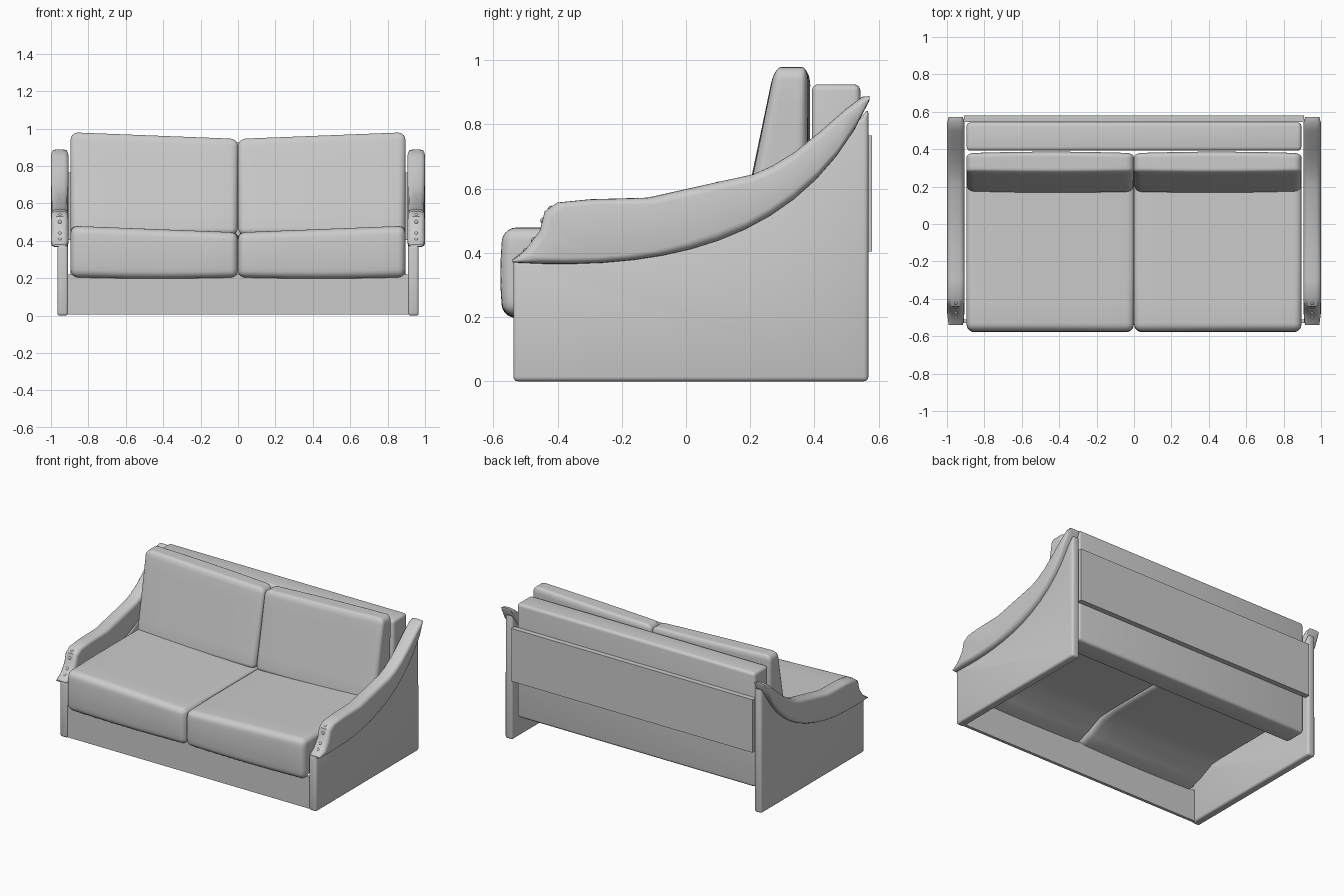
import bpy, bmesh, math
from mathutils import Vector
from mathutils.geometry import interpolate_bezier

if "Cube" in bpy.data.objects:
    bpy.data.objects.remove(bpy.data.objects["Cube"])


def finish(name, bm, angle=40):
    bmesh.ops.recalc_face_normals(bm, faces=bm.faces[:])
    me = bpy.data.meshes.new(name)
    bm.to_mesh(me)
    bm.free()
    ob = bpy.data.objects.new(name, me)
    bpy.context.collection.objects.link(ob)
    bpy.ops.object.select_all(action='DESELECT')
    bpy.context.view_layer.objects.active = ob
    ob.select_set(True)
    bpy.ops.object.shade_smooth_by_angle(angle=math.radians(angle))
    return ob


def bevel_sharp(bm, width, segments):
    edges = [e for e in bm.edges if len(e.link_faces) == 2 and e.calc_face_angle() > 1.0]
    bmesh.ops.bevel(bm, geom=edges, offset=width, segments=segments, profile=0.5,
                    affect='EDGES', clamp_overlap=True)


def box(name, lo, hi, width=0.0, segments=3, cuts=0, deform=None):
    """Rounded box between two corners, optionally sliced and reshaped."""
    lo, hi = Vector(lo), Vector(hi)
    bm = bmesh.new()
    bmesh.ops.create_cube(bm, size=1)
    for v in bm.verts:
        v.co = Vector([lo[i] + (v.co[i] + 0.5) * (hi[i] - lo[i]) for i in range(3)])
    if width:
        bevel_sharp(bm, width, segments)
    for axis in range(3):
        for k in range(1, cuts):
            co, no = Vector((0, 0, 0)), Vector((0, 0, 0))
            a, b = lo[axis] + width, hi[axis] - width
            co[axis], no[axis] = a + (b - a) * k / cuts, 1
            bmesh.ops.bisect_plane(bm, geom=bm.verts[:] + bm.edges[:] + bm.faces[:],
                                   plane_co=co, plane_no=no)
    if deform:
        for v in bm.verts:
            deform(v.co)
    return finish(name, bm)


# Arm outline: stepped top line and sweeping lower curve, back to front (y, z)
TOP = [(.572, .888), (.55, .887), (.5, .85), (.42, .78), (.34, .715), (.27, .672), (.21, .645),
       (.05, .61), (-.12, .572), (-.3, .567), (-.4, .557), (-.44, .53), (-.455, .47),
       (-.5, .41), (-.54, .38)]
LOW = [(p.x, p.y) for p in interpolate_bezier(Vector((.572, .875)), Vector((.36, .41)),
                                              Vector((-.1, .345)), Vector((-.54, .37)), len(TOP))]


def arm(name, s):
    bm = bmesh.new()
    rings = []
    r = 0.028
    for i, (t, l) in enumerate(zip(TOP, LOW)):
        t, l = Vector(t), Vector(l)
        inset = .008 if i in (0, len(TOP) - 1) else 0
        x0, x1 = .907 + inset, .999 - inset
        h = (t - l).length
        rv = min(r, 0.4 * h) / h
        ring = []
        for q, (cx, cf) in enumerate([(x1 - r, 1 - rv), (x0 + r, 1 - rv), (x0 + r, rv), (x1 - r, rv)]):
            for k in range(5):
                a = math.pi / 2 * (q + k / 4)
                p = l.lerp(t, cf + rv * math.sin(a))
                ring.append(bm.verts.new((s * (cx + r * math.cos(a)), p.x, p.y)))
        rings.append(ring)
    n = len(rings[0])
    for a, b in zip(rings, rings[1:]):
        for i in range(n):
            bm.faces.new((a[i], a[(i + 1) % n], b[(i + 1) % n], b[i]))
    bm.faces.new(rings[0])
    bm.faces.new(rings[-1])
    finish(name, bm)


def side_panel(name, s):
    pts = [(-.538, 0), (.568, 0), (.568, .85)] + [(y - .005, z + .008) for y, z in LOW[1:-1]] + [(-.538, .376)]
    bm = bmesh.new()
    face = bm.faces.new([bm.verts.new((s * .909, y, z)) for y, z in pts])
    ext = bmesh.ops.extrude_face_region(bm, geom=[face])
    for v in ext['geom']:
        if isinstance(v, bmesh.types.BMVert):
            v.co.x = s * .966
    bmesh.ops.recalc_face_normals(bm, faces=bm.faces[:])
    bevel_sharp(bm, .014, 3)
    finish(name, bm)


def screw(name, x, y, z):
    bm = bmesh.new()
    bmesh.ops.create_uvsphere(bm, u_segments=12, v_segments=6, radius=.011)
    bmesh.ops.translate(bm, verts=bm.verts[:], vec=(x, y, z))
    finish(name, bm)


# Cushion shaping: tops dip towards the middle, seat underside arches up behind the front lip
def shape_seat(c):
    t = min(1, max(0, (c.z - .2) / .28))
    u = min(1, abs(c.x) / .89)
    w = min(1, max(0, (c.y + .53) / .25))
    c.z += .1 * (1 - t) * w * w * (3 - 2 * w)
    c.z -= .035 * t * (1 - u)
    c.z -= .007 * (1 - t) * math.sin(math.pi * u)
    if c.y < -.4:
        c.y -= .008 * math.sin(math.pi * t)


def shape_back(c):
    t = (c.z - .43) / .55
    u = min(1, abs(c.x) / .89)
    c.y += .115 * t * (.38 - c.y) / .22
    c.y += .008 * math.sin(math.pi * u) * (1 if c.y > .33 else -.6)
    c.z -= .035 * t * (1 - u)


for s, side in ((1, "right"), (-1, "left")):
    arm("arm_" + side, s)
    side_panel("side_panel_" + side, s)
    xs = sorted((s * .001, s * .895))
    box("seat_cushion_" + side, (xs[0], -.57, .205), (xs[1], .37, .48), .04, 5, 8, shape_seat)
    box("back_cushion_" + side, (xs[0], .165, .43), (xs[1], .378, .98), .04, 5, 6, shape_back)
    # Screw heads sunk into the arm front and along its top
    for i, (y, z) in enumerate([(-.497, .405), (-.472, .438), (-.443, .5),
                                (-.42, .536), (-.15, .561), (.1, .611)]):
        screw(f"arm_screw_{side}_{i}", s * .953, y, z)

# Rear mattress section, back board and front board
box("rear_mattress", (-.895, .392, .15), (.895, .543, .925), .02, 4)
box("back_board", (-.908, .545, .405), (.908, .58, .765))
box("front_board", (-.912, -.53, .005), (.912, -.51, .22))
